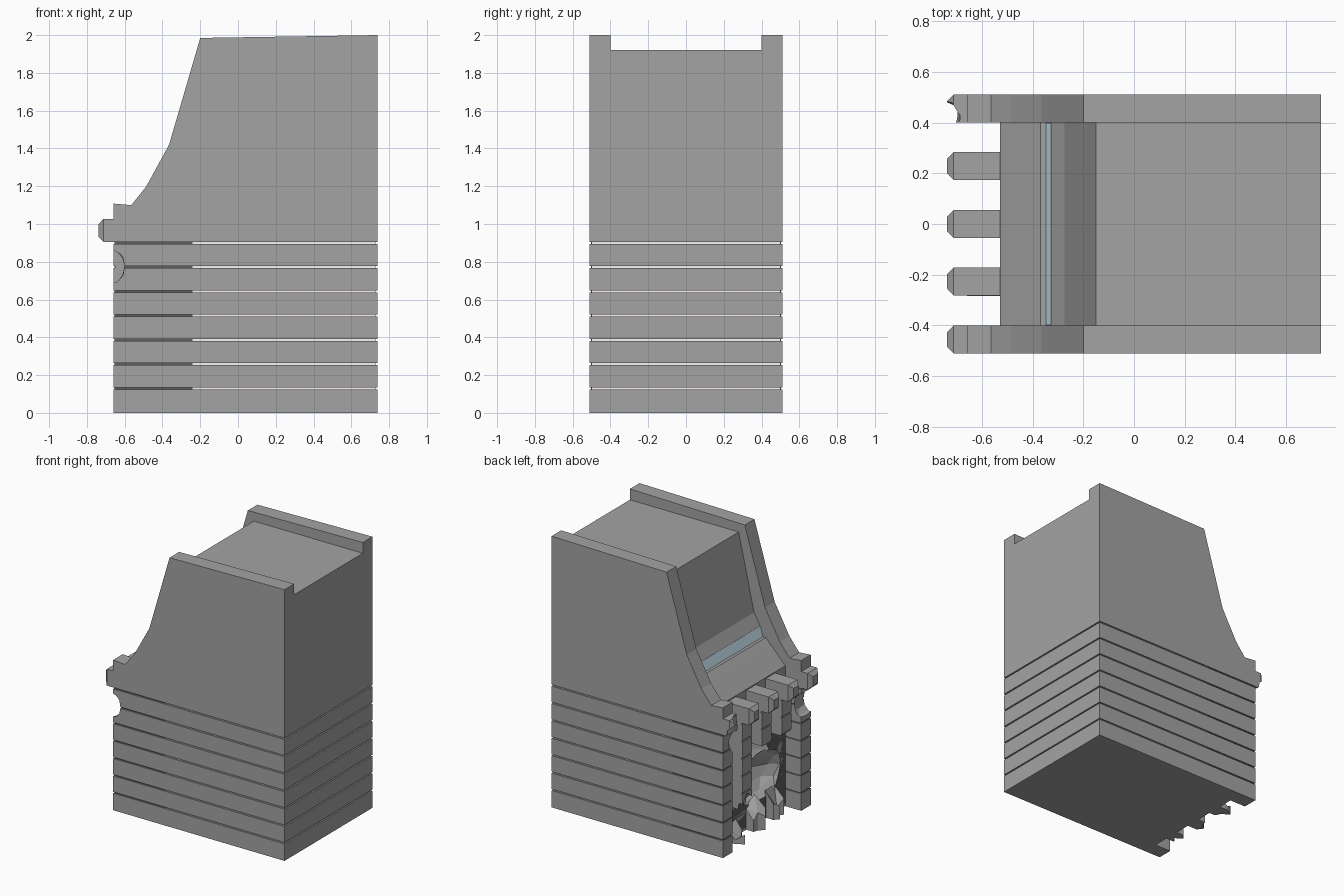
import bpy, bmesh, random
from mathutils import Vector

if "Cube" in bpy.data.objects:
    bpy.data.objects.remove(bpy.data.objects["Cube"])

random.seed(4)
GREY = (0.37, 0.37, 0.37)
materials = {}


def finish(name, bm, colour=GREY):
    bmesh.ops.recalc_face_normals(bm, faces=bm.faces)
    me = bpy.data.meshes.new(name)
    bm.to_mesh(me)
    bm.free()
    ob = bpy.data.objects.new(name, me)
    bpy.context.collection.objects.link(ob)
    if colour not in materials:
        materials[colour] = bpy.data.materials.new("paint")
        materials[colour].diffuse_color = (*colour, 1)
    me.materials.append(materials[colour])
    return ob


def extrude(bm, pts, vec):
    face = bm.faces.new([bm.verts.new(p) for p in pts])
    new = bmesh.ops.extrude_face_region(bm, geom=[face])["geom"]
    bmesh.ops.translate(bm, vec=vec, verts=[g for g in new if isinstance(g, bmesh.types.BMVert)])


def side_prism(name, profile, y0, y1, colour=GREY):
    bm = bmesh.new()
    extrude(bm, [(x, y0, z) for x, z in profile], (0, y1 - y0, 0))
    return finish(name, bm, colour)


def flat_slab(bm, plan, z0, z1):
    extrude(bm, [(x, y, z0) for x, y in plan], (0, 0, z1 - z0))


def u_plan(back, tip, half, inner=0.4):
    return [(back, -half), (back, half), (tip, half), (tip, inner),
            (-0.53, inner), (-0.53, -inner), (tip, -inner), (tip, -half)]


def rock(name, centre, size, jitter=0.2, sub=1):
    bm = bmesh.new()
    bmesh.ops.create_icosphere(bm, subdivisions=sub, radius=1)
    for v in bm.verts:
        v.co = Vector(a * b for a, b in zip(v.co, size)) * random.uniform(1 - jitter, 1 + jitter)
        v.co += Vector(centre)
    return finish(name, bm)


def carve(ob, cutters):
    for c in cutters:
        mod = ob.modifiers.new("damage", 'BOOLEAN')
        mod.operation, mod.solver, mod.object = 'DIFFERENCE', 'EXACT', c
    bpy.context.view_layer.update()
    me = bpy.data.meshes.new_from_object(ob.evaluated_get(bpy.context.evaluated_depsgraph_get()))
    ob.modifiers.clear()
    ob.data = me


def tooth(bm, y, w=0.11, back=-0.53):
    # Square bar whose outer end is chamfered all round
    rings = []
    for x, d in ((back, 0), (-0.712, 0), (-0.738, 0.027)):
        a, z0, z1 = w / 2 - d, 0.905 + d, 1.027 - d
        rings.append([bm.verts.new(p) for p in
                      ((x, y - a, z0), (x, y + a, z0), (x, y + a, z1), (x, y - a, z1))])
    for r, s in zip(rings, rings[1:]):
        for i in range(4):
            bm.faces.new((r[i], r[(i + 1) % 4], s[(i + 1) % 4], s[i]))
    bm.faces.new(rings[0])
    bm.faces.new(rings[-1])


PITCH, GAP = 0.1283, 0.01


def course(i):
    z0 = 0 if i == 0 else 0.125 + PITCH * (i - 1) + GAP
    return z0, 0.125 + PITCH * i


# Upper side walls with the sloping front profile
wall = [(0.738, 0.905), (0.738, 2.0), (-0.2, 1.985), (-0.365, 1.42), (-0.485, 1.2),
        (-0.565, 1.1), (-0.66, 1.108), (-0.66, 0.905)]
for name, y0 in (("front_side_wall", -0.512), ("back_side_wall", 0.4)):
    side_prism(name, wall, y0, y0 + 0.112)

# Sunken upper body between the walls, with a slot for the window
body = [(0.738, 0.905), (0.738, 1.92), (-0.15, 1.92), (-0.275, 1.36), (-0.325, 1.275),
        (-0.345, 1.2), (-0.37, 1.2), (-0.41, 1.16), (-0.53, 1.035), (-0.53, 0.905)]
side_prism("upper_body", body, -0.4, 0.4)
side_prism("window_strip", [(-0.323, 1.272), (-0.328, 1.274), (-0.348, 1.201), (-0.343, 1.2)],
           -0.399, 0.399, (0.68, 0.9, 1.0))

# Lower courses of wall, separated by thin joints
bm = bmesh.new()
for i in range(7):
    flat_slab(bm, u_plan(0.738, -0.66, 0.512), *course(i))
courses = finish("wall_courses", bm)

# Recessed joints: pale at the rear, dark near the broken end
bm = bmesh.new()
flat_slab(bm, [(0.727, -0.501), (0.727, 0.501), (-0.24, 0.501), (-0.24, -0.501)], 0.02, 0.93)
pale = finish("pale_joint_core", bm, (1.0, 0.92, 0.95))
bm = bmesh.new()
flat_slab(bm, u_plan(-0.24, -0.653, 0.504, 0.407), 0.02, 0.93)
dark = finish("dark_joint_core", bm, (0.12, 0.11, 0.11))

# Projecting beam ends
bm = bmesh.new()
for y in (-0.227, 0, 0.229):
    tooth(bm, y)
tooth(bm, -0.456, 0.112, -0.66)
finish("beam_ends", bm)
bm = bmesh.new()
tooth(bm, 0.456, 0.112, -0.66)
broken_end = finish("broken_beam_end", bm)

# Front pilasters, missing their lower and middle blocks
bm = bmesh.new()
for y, first in ((0.23, 2), (0, 4), (-0.23, 2)):
    for i in range(first, 7):
        z0, z1 = course(i)
        for front, a, b in ((-0.66, z0, z1), (-0.652, z1 - 0.002, z1 + GAP + 0.002)):
            flat_slab(bm, [(-0.525, y - 0.055), (-0.525, y + 0.055),
                           (front, y + 0.055), (front, y - 0.055)], a, b)
pilasters = finish("pilasters", bm)

# Battle damage bites
bites = {
    "hole": ((-0.53, -0.06, 0.5), (0.11, 0.13, 0.16), 0.15, 2),
    "ledge": ((-0.52, -0.1, 0.33), (0.12, 0.28, 0.17), 0.15, 2),
    "front_notch": ((-0.665, -0.46, 0.775), (0.07, 0.22, 0.095), 0.06, 2),
    "back_notch": ((-0.67, 0.4, 0.81), (0.05, 0.06, 0.08), 0.15, 1),
    "low_chip": ((-0.735, 0.46, 0.92), (0.065, 0.1, 0.07), 0.05, 1),
    "top_chip": ((-0.745, 0.42, 1.0), (0.065, 0.075, 0.1), 0.05, 1),
    "low_left": ((-0.66, 0.23, 0.25), (0.08, 0.09, 0.12), 0.15, 1),
    "low_right": ((-0.66, -0.23, 0.27), (0.08, 0.09, 0.13), 0.15, 1),
}
cut = {k: rock(k + "_cutter", *v) for k, v in bites.items()}
jobs = ((courses, "hole ledge front_notch back_notch"), (pilasters, "hole low_left low_right"),
        (dark, "hole ledge front_notch back_notch"), (broken_end, "low_chip top_chip"))
for ob, names in jobs:
    carve(ob, [cut[n] for n in names.split()])
# The freshly exposed inner stone is grey, only outer joints stay dark
stone = courses.data.materials[0]
dark.data.materials.append(stone)
slot = len(dark.data.materials) - 1
for p in dark.data.polygons:
    if max(abs(c) for c in p.normal) < 0.999:
        p.material_index = slot
for c in cut.values():
    bpy.data.objects.remove(c)


# Broken pilaster stubs left at the foot of the wall
def stub(name, y, heights, fronts):
    bm = bmesh.new()
    ys = [y - 0.055, y - 0.015, y + 0.02, y + 0.055]
    plan = [(-0.52, ys[-1]), (-0.52, ys[0])] + list(zip(fronts, ys))
    hs = [heights[-1] + 0.08, heights[0] + 0.08] + list(heights)
    low = [bm.verts.new((px, py, 0)) for px, py in plan]
    high = [bm.verts.new((px, py, h)) for (px, py), h in zip(plan, hs)]
    bm.faces.new(low)
    top = bm.faces.new(high)
    for k in range(len(plan)):
        j = (k + 1) % len(plan)
        bm.faces.new((low[k], low[j], high[j], high[k]))
    bmesh.ops.triangulate(bm, faces=[top])
    return finish(name, bm)


stub("left_stub", 0.23, (0.06, 0.03, 0.07, 0.03), (-0.58, -0.6, -0.655, -0.6))
stub("centre_stub", 0, (0.14, 0.1, 0.13, 0.08), (-0.61, -0.64, -0.6, -0.59))
stub("right_stub", -0.23, (0.12, 0.06, 0.1, 0.12), (-0.6, -0.57, -0.62, -0.59))

for m in bpy.data.materials:
    if m.users and not m.is_grease_pencil:
        m.use_nodes = True
        m.node_tree.nodes["Principled BSDF"].inputs["Base Color"].default_value = m.diffuse_color
